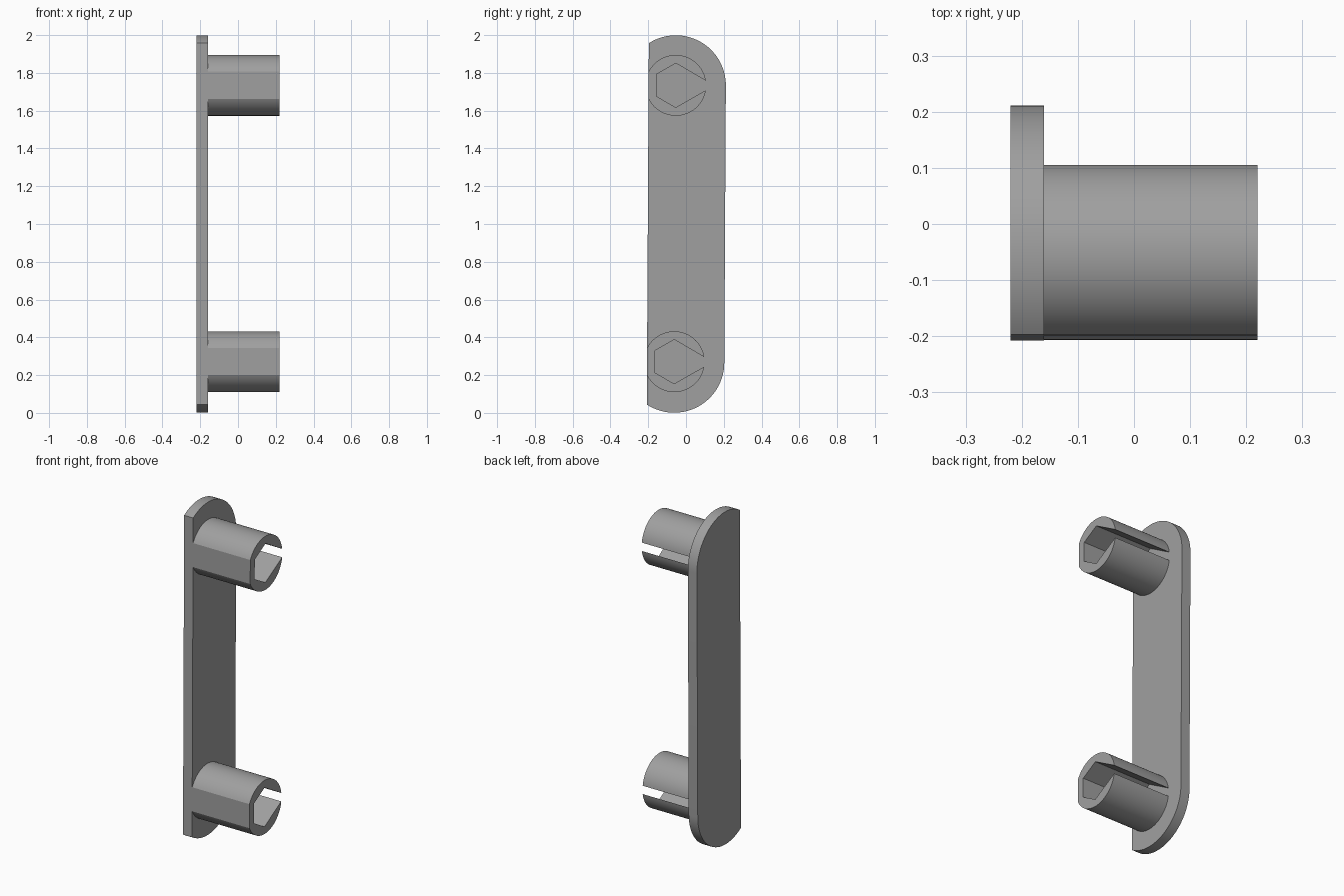
import bpy, bmesh, math

if "Cube" in bpy.data.objects:
    bpy.data.objects.remove(bpy.data.objects["Cube"])

TILT = 0.0057            # slight lean of the whole part in the YZ plane
TOP_Z, LOW_Z = 1.734, 0.266
TOP_Y = -0.054
CUT = -0.144             # flat front side, measured from the clip axis
PLATE_R, CLIP_R, HEX_R = 0.265, 0.161, 0.117

grey = bpy.data.materials.new("grey plastic")
grey.diffuse_color = (0.35, 0.35, 0.35, 1)
grey.use_nodes = True
grey.node_tree.nodes["Principled BSDF"].inputs["Base Color"].default_value = grey.diffuse_color


def place(points, cz):
    """Move local (u, v) points to (y, z) around an axis at height cz."""
    cy = TOP_Y - (TOP_Z - cz) * TILT
    return [(cy + u + v * TILT, cz + v - u * TILT) for u, v in points]


def arc(radius, a, b, n=32):
    return [(radius * math.cos(a + (b - a) * i / n),
             radius * math.sin(a + (b - a) * i / n)) for i in range(n + 1)]


def extrude(name, profile, x0, x1):
    """Extrude a closed (y, z) profile along x."""
    bm = bmesh.new()
    face = bm.faces.new([bm.verts.new((x0, y, z)) for y, z in profile])
    ext = bmesh.ops.extrude_face_region(bm, geom=[face], use_keep_orig=True)
    for v in ext["geom"]:
        if isinstance(v, bmesh.types.BMVert):
            v.co.x = x1
    bmesh.ops.recalc_face_normals(bm, faces=bm.faces)
    mesh = bpy.data.meshes.new(name)
    bm.to_mesh(mesh)
    bm.free()
    mesh.materials.append(grey)
    obj = bpy.data.objects.new(name, mesh)
    bpy.context.collection.objects.link(obj)
    bpy.ops.object.select_all(action='DESELECT')
    obj.select_set(True)
    bpy.context.view_layer.objects.active = obj
    bpy.ops.object.shade_smooth_by_angle(angle=math.radians(25))
    return obj


# Back plate: rounded ends, sliced flat along the front
end = math.acos(CUT / PLATE_R)
plate = place(arc(PLATE_R, 0, end), TOP_Z) + place(arc(PLATE_R, -end, 0), LOW_Z)
extrude("back_plate", plate, -0.22, -0.16)

# Clips: sliced tube with a hexagonal bore whose slanted sides run out to a slot
cut = math.acos(CUT / CLIP_R)
apothem = HEX_R * math.cos(math.pi / 6)
tip = math.pi / 3 - math.acos(apothem / CLIP_R)
outer = arc(CLIP_R, tip, cut) + arc(CLIP_R, -cut, -tip)
bore = [(HEX_R * math.cos(math.radians(d)), HEX_R * math.sin(math.radians(d)))
        for d in (270, 210, 150, 90)]
for name, cz in (("upper_clip", TOP_Z), ("lower_clip", LOW_Z + 0.005)):
    extrude(name, place(outer + bore, cz), -0.16, 0.22)
